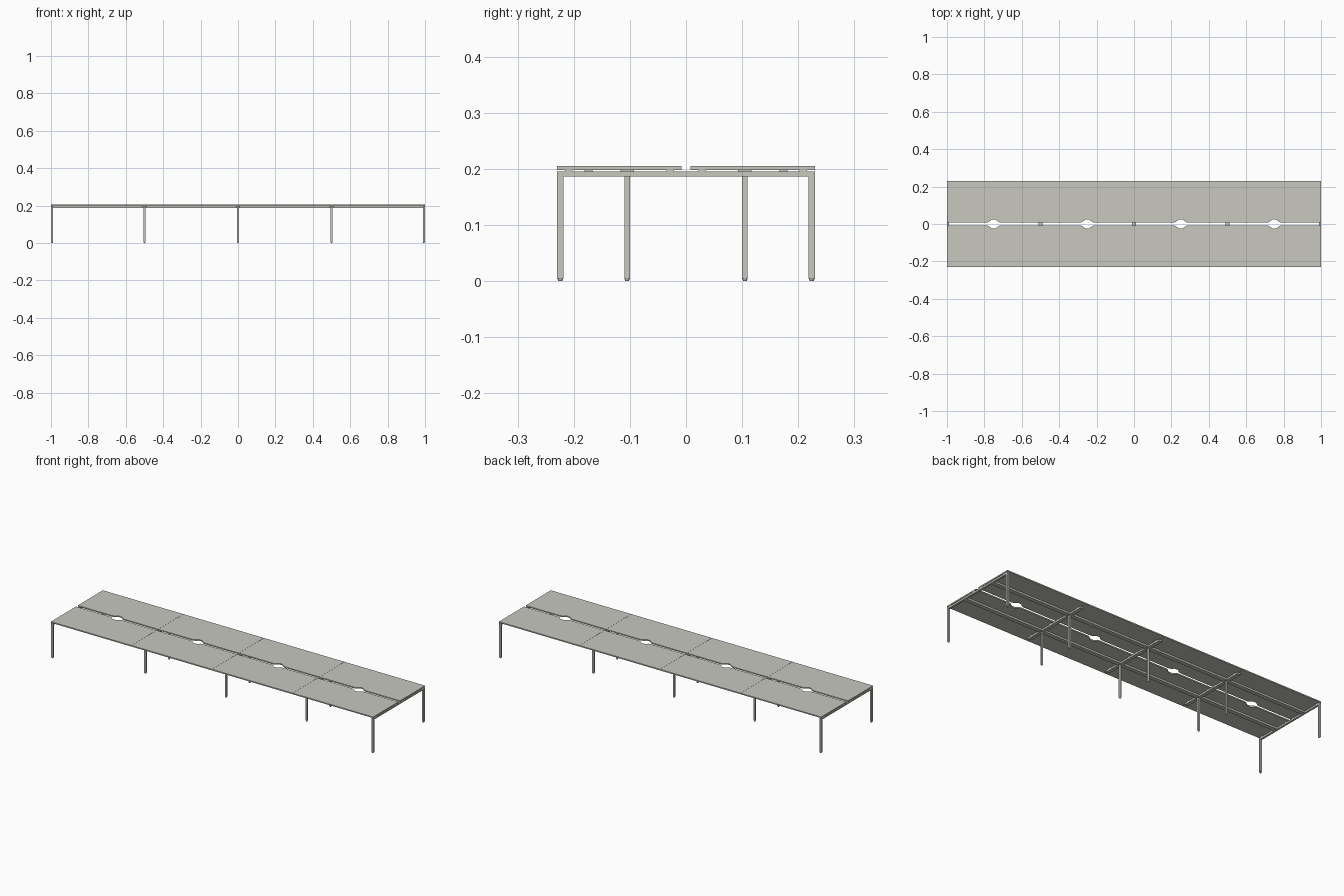
import bpy, bmesh

if "Cube" in bpy.data.objects:
    bpy.data.objects.remove(bpy.data.objects["Cube"])

mat = bpy.data.materials.new("warm light grey")
mat.diffuse_color = (0.58, 0.58, 0.53, 1)
mat.use_nodes = True
mat.node_tree.nodes["Principled BSDF"].inputs["Base Color"].default_value = mat.diffuse_color


def finish(name, bm):
    bmesh.ops.recalc_face_normals(bm, faces=bm.faces)
    me = bpy.data.meshes.new(name)
    bm.to_mesh(me)
    bm.free()
    me.materials.append(mat)
    ob = bpy.data.objects.new(name, me)
    bpy.context.collection.objects.link(ob)
    return ob


def box(name, x, y, z):
    """Box from (min, max) ranges."""
    bm = bmesh.new()
    bmesh.ops.create_cube(bm, size=1)
    for v in bm.verts:
        for i, (a, b) in enumerate((x, y, z)):
            v.co[i] = (a + b) / 2 + v.co[i] * (b - a)
    return finish(name, bm)


def desk_top(cx, side):
    """One desk panel with half a cable opening on its inner edge."""
    h = 0.2496
    pts = [(-h, 0.23), (-h, 0.008), (-0.036, 0.008), (-0.026, 0.011),
           (-0.012, 0.023), (-0.006, 0.025), (0.006, 0.025), (0.012, 0.023),
           (0.026, 0.011), (0.036, 0.008), (h, 0.008), (h, 0.23)]
    bm = bmesh.new()
    f = bm.faces.new([bm.verts.new((cx + x, side * y, 0.198)) for x, y in pts])
    r = bmesh.ops.extrude_face_region(bm, geom=[f])
    for v in r["geom"]:
        if isinstance(v, bmesh.types.BMVert):
            v.co.z = 0.2045
    finish("desk_top", bm)


def leg(name, x, y, w):
    """Square leg with a narrower rounded foot."""
    h = w / 2
    box(name, (x - h, x + h), (y - h, y + h), (0.004, 0.187))
    bm = bmesh.new()
    bmesh.ops.create_cone(bm, cap_ends=True, segments=16, radius1=h * 0.65,
                          radius2=h * 0.9, depth=0.004)
    bmesh.ops.translate(bm, verts=bm.verts, vec=(x, y, 0.002))
    finish(name + "_foot", bm)


# Desk panels
for cx in (-0.75, -0.25, 0.25, 0.75):
    for s in (-1, 1):
        desk_top(cx, s)

# End frames
for e in (-1, 1):
    xs = tuple(sorted((e * 0.999, e * 0.988)))
    box("end_beam", xs, (-0.2295, 0.2295), (0.186, 0.195))
    for s in (-1, 1):
        leg("end_leg", e * 0.9935, s * 0.224, 0.011)
        # spacers between beam and top
        for y in (0.209, 0.028):
            box("spacer", xs, (s * y - 0.007, s * y + 0.007), (0.195, 0.198))

# Inner frames
for x in (-0.5, 0, 0.5):
    box("inner_beam", (x - 0.01, x + 0.01), (-0.2, 0.2), (0.186, 0.195))
    for s in (-1, 1):
        leg("inner_leg", x, s * 0.105, 0.010)
        for y in (0.174, 0.028):
            box("spacer", (x - 0.01, x + 0.01),
                (s * y - 0.007, s * y + 0.007), (0.195, 0.198))

# Long rails under the tops
for s in (-1, 1):
    box("long_rail", (-0.99, 0.99), (s * 0.105 - 0.012, s * 0.105 + 0.012),
        (0.188, 0.198))
